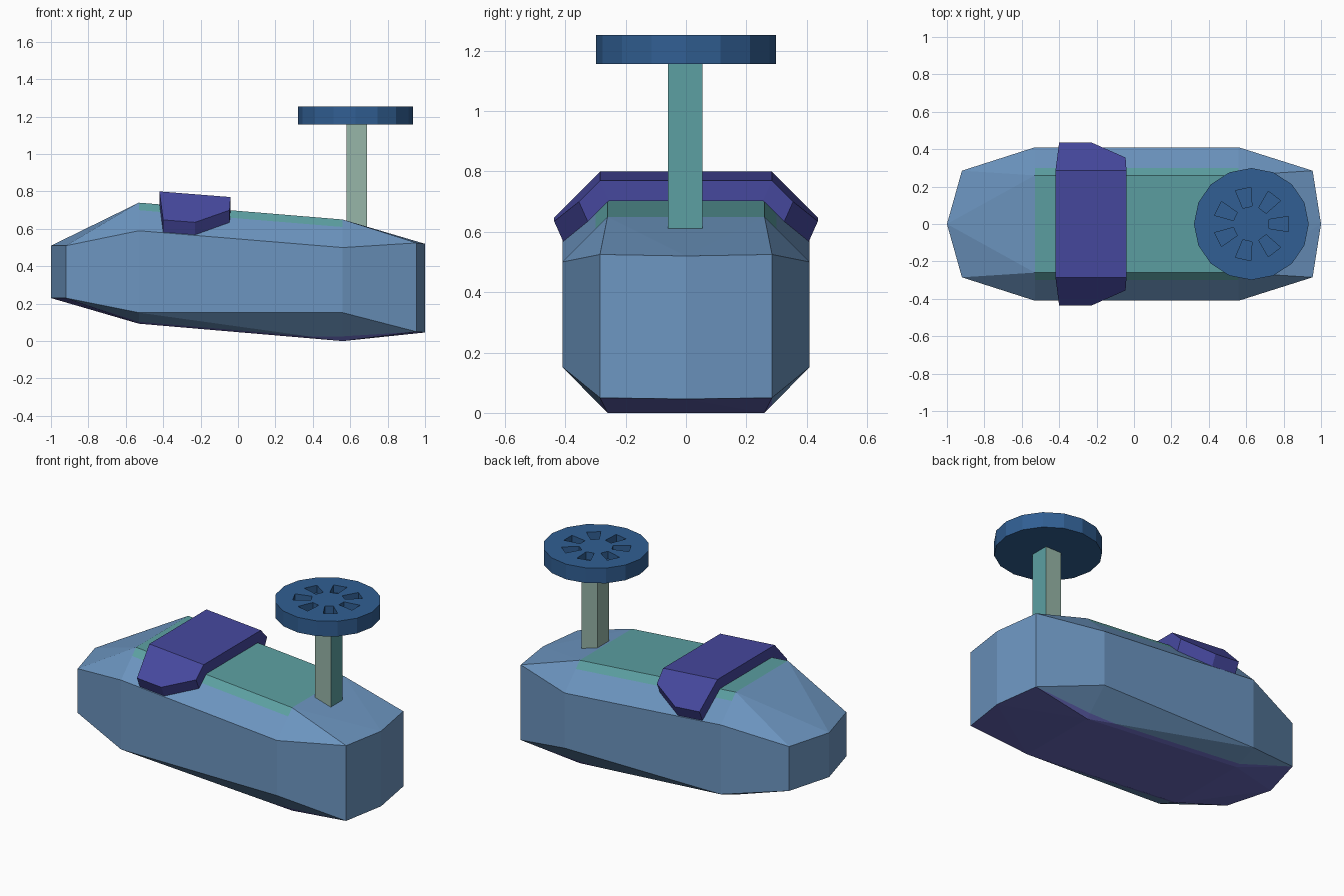
import bpy, bmesh, math

if "Cube" in bpy.data.objects:
    bpy.data.objects.remove(bpy.data.objects["Cube"])


def material(name, rgb):
    m = bpy.data.materials.new(name)
    lin = [((c / 255 + 0.055) / 1.055) ** 2.4 for c in rgb]
    m.diffuse_color = (*lin, 1)
    m.use_nodes = True
    m.node_tree.nodes["Principled BSDF"].inputs["Base Color"].default_value = m.diffuse_color
    return m


BLUE = material("light blue", (108, 149, 192))
GREEN = material("sea green", (92, 160, 162))
PURPLE = material("purple", (70, 72, 158))
UNDER = material("slate violet", (102, 104, 186))
GREY = material("grey green", (151, 182, 168))
NAVY = material("deep blue", (49, 95, 147))


def finish(bm, name, *mats):
    bmesh.ops.recalc_face_normals(bm, faces=bm.faces)
    me = bpy.data.meshes.new(name)
    bm.to_mesh(me)
    bm.free()
    ob = bpy.data.objects.new(name, me)
    for m in mats:
        me.materials.append(m)
    bpy.context.collection.objects.link(ob)
    return ob


def prism(bm, outline, z0, z1):
    lo = [bm.verts.new((x, y, z0)) for x, y in outline]
    hi = [bm.verts.new((x, y, z1)) for x, y in outline]
    bm.faces.new(lo[::-1])
    bm.faces.new(hi)
    n = len(lo)
    for i in range(n):
        j = (i + 1) % n
        bm.faces.new((lo[i], lo[j], hi[j], hi[i]))


# body: convex faceted hull, mirrored in y
half = [(-1, 0, .51), (-1, 0, .23), (-.92, .285, .51), (-.92, .285, .23),
        (-.53, .26, .74), (-.53, .41, .59), (-.53, .41, .152), (-.53, .26, .093),
        (.56, .26, .65), (.56, .41, .50), (.56, .41, .152), (.56, .26, 0),
        (.955, .285, .525), (.955, .285, .05), (1, 0, .52), (1, 0, .046)]
bm = bmesh.new()
for x, y, z in half:
    for s in ((1, -1) if y else (1,)):
        bm.verts.new((x, s * y, z))
bmesh.ops.convex_hull(bm, input=bm.verts[:])
bmesh.ops.recalc_face_normals(bm, faces=bm.faces)
bmesh.ops.dissolve_limit(bm, angle_limit=0.01, verts=bm.verts[:], edges=bm.edges[:])
# deck and underside paint run slightly over the chamfers
for y in (.3, -.3, .285, -.285):
    bmesh.ops.bisect_plane(bm, geom=bm.verts[:] + bm.edges[:] + bm.faces[:],
                           plane_co=(0, y, 0), plane_no=(0, 1, 0))
bm.normal_update()
for f in bm.faces:
    c = f.calc_center_median()
    if f.normal.z < -.3 and abs(c.y) < .285:
        f.material_index = 2
    elif f.normal.z > .3 and abs(c.y) < .3 and -.53 < c.x < .56:
        f.material_index = 1
finish(bm, "body", BLUE, GREEN, UNDER)

# saddle: folded plate over the deck
bm = bmesh.new()
flap = [(-.42, .285, .80), (-.40, .437, .648), (-.23, .437, .635),
        (-.045, .355, .70), (-.04, .285, .77)]
sides = [[bm.verts.new((x, s * y, z)) for x, y, z in flap] for s in (1, -1)]
a, b = sides
bm.faces.new((a[0], b[0], b[4], a[4]))
for side in sides:
    bm.faces.new(side)
bmesh.ops.recalc_face_normals(bm, faces=bm.faces)
ext = bmesh.ops.extrude_face_region(bm, geom=bm.faces[:], use_keep_orig=True)
for v in ext["geom"]:
    if isinstance(v, bmesh.types.BMVert):
        v.co.z -= .067
        v.co.y -= math.copysign(.03, v.co.y)
finish(bm, "saddle", PURPLE)

# post: teal on the +x face, grey elsewhere
bm = bmesh.new()
prism(bm, [(.58, -.06), (.69, -.06), (.69, .055), (.58, .055)], .605, 1.165)
bm.normal_update()
for f in bm.faces:
    f.material_index = int(f.normal.x > .5)
finish(bm, "post", GREY, GREEN)

# wheel: 16-sided disc with seven recessed pockets
CX, RX, RY = .6275, .307, .299
bm = bmesh.new()
prism(bm, [(CX + RX * math.cos(math.tau * i / 16), RY * math.sin(math.tau * i / 16))
           for i in range(16)], 1.157, 1.253)
wheel = finish(bm, "wheel", NAVY)

bm = bmesh.new()
for k in range(7):
    t = math.tau * k / 7
    c, s = math.cos(t), math.sin(t)
    pocket = [(.095, -.025), (.198, -.042), (.198, .042), (.095, .025)]
    prism(bm, [(CX + r * c - w * s, (r * s + w * c) * .97) for r, w in pocket], 1.205, 1.3)
cutter = finish(bm, "pocket_cutter", NAVY)
cutter.hide_render = True
mod = wheel.modifiers.new("pockets", "BOOLEAN")
mod.operation = "DIFFERENCE"
mod.solver = "EXACT"
mod.object = cutter
bpy.context.view_layer.objects.active = wheel
wheel.select_set(True)
bpy.ops.object.modifier_apply(modifier=mod.name)
bpy.data.objects.remove(cutter)
